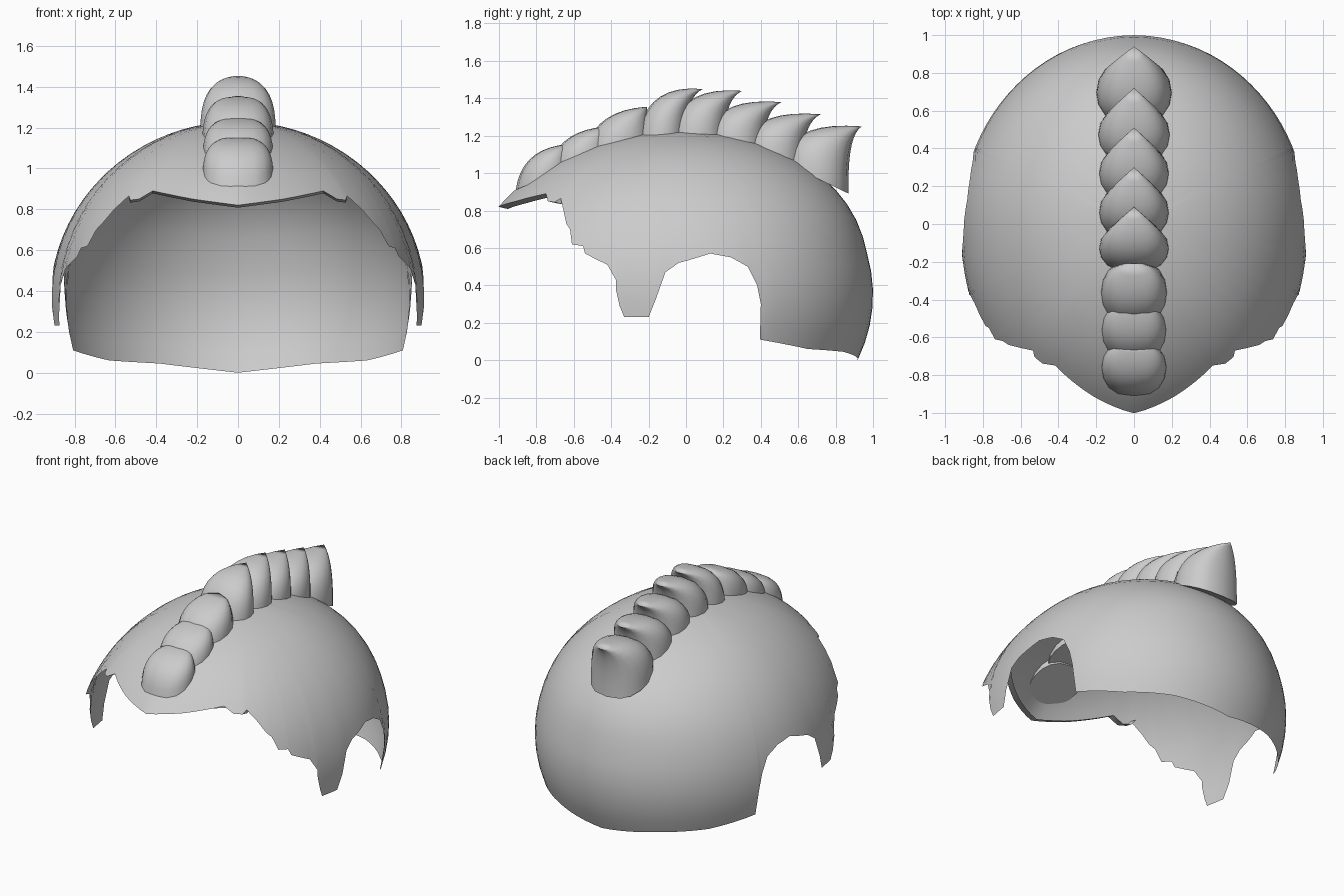
import bpy, bmesh, math
from mathutils import Vector

cube = bpy.data.objects.get("Cube")
if cube:
    bpy.data.objects.remove(cube, do_unlink=True)

grey = bpy.data.materials.new("hair_grey")
grey.use_nodes = True
grey.diffuse_color = (0.6, 0.6, 0.6, 1)
grey.node_tree.nodes["Principled BSDF"].inputs["Base Color"].default_value = (0.6, 0.6, 0.6, 1)

# Skull-shaped ellipsoid that carries the cap: longer at the front than the back
WIDTH, FRONT, BACK, HEIGHT, MIDDLE = 0.92, 1.185, 1.0, 0.88, 0.35


def finish(bm, name, angle):
    bmesh.ops.recalc_face_normals(bm, faces=bm.faces)
    mesh = bpy.data.meshes.new(name)
    bm.to_mesh(mesh)
    bm.free()
    mesh.materials.append(grey)
    obj = bpy.data.objects.new(name, mesh)
    bpy.context.collection.objects.link(obj)
    bpy.ops.object.select_all(action='DESELECT')
    obj.select_set(True)
    bpy.context.view_layer.objects.active = obj
    bpy.ops.object.shade_smooth_by_angle(angle=math.radians(angle))
    return obj


def skull(phi, theta):
    r = math.sin(theta)
    if math.sin(phi) < 0:
        # Brow drawn to a point
        depth = FRONT
        r *= 1 - 0.03 * r * max(0, math.sin(4 * phi))
    else:
        # Fuller upper back
        depth = BACK
        r *= 1 + 0.045 * math.sin(phi) ** 2 * max(0, math.sin(2.4 * theta))
    return Vector((WIDTH * r * math.cos(phi), depth * r * math.sin(phi),
                   MIDDLE + HEIGHT * math.cos(theta)))


def rim_angles(y, z):
    # Angle around the crown and angle down from it, for a rim point at (y, z)
    s = y / (FRONT if y < 0 else BACK)
    h = (z - MIDDLE) / HEIGHT
    c = math.sqrt(max(0, 1 - s * s - h * h))
    return math.atan2(s, c), math.acos(h)


# Rim from brow, over the ragged sideburn and the ear notch, to the nape: (y, z)
rim = [(-1.0, .82), (-.93, .85), (-.76, .89), (-.745, .85), (-.705, .845), (-.67, .865),
       (-.655, .8), (-.64, .73), (-.62, .7), (-.61, .62), (-.55, .61), (-.54, .57),
       (-.42, .51), (-.37, .42), (-.375, .38), (-.355, .29), (-.33, .23), (-.2, .23),
       (-.16, .33), (-.11, .47), (-.04, .52), (.13, .57), (.24, .55), (.33, .5), (.38, .4),
       (.4, .3), (.395, .11), (.65, .06), (.84, .045), (.92, .0)]
angles = [rim_angles(y, z) for y, z in rim]
angles[0] = (-math.pi / 2, angles[0][1])
angles[-1] = (math.pi / 2, angles[-1][1])

columns = []
for (p0, t0), (p1, t1) in zip(angles, angles[1:]):
    n = max(1, math.ceil(abs(p1 - p0) / 0.08))
    columns += [(p0 + (p1 - p0) * i / n, t0 + (t1 - t0) * i / n) for i in range(n)]
columns.append(angles[-1])

# Hair cap: one half, mirrored
RINGS = 18
bm = bmesh.new()
crown = bm.verts.new(skull(0, 0))
grid = [[bm.verts.new(skull(p, t * k / RINGS)) for k in range(1, RINGS + 1)]
        for p, t in columns]
for a, b in zip(grid, grid[1:]):
    bm.faces.new((crown, a[0], b[0]))
    for k in range(RINGS - 1):
        bm.faces.new((a[k], a[k + 1], b[k + 1], b[k]))
# Folded lip under the brow
brow = [col[-1] for col in grid if col[-1].co.y < -0.66 and col[-1].co.z > 0.81]
lip = [bm.verts.new(v.co + Vector((0, 0.05, -0.012))) for v in brow]
for i in range(len(brow) - 1):
    bm.faces.new((brow[i], lip[i], lip[i + 1], brow[i + 1]))
cap = finish(bm, "hair_cap", 50)
mirror = cap.modifiers.new("mirror", 'MIRROR')
mirror.use_axis[0] = True
mirror.merge_threshold = 0.002


def bezier(a, c, b, t):
    return a * (1 - t) ** 2 + c * 2 * t * (1 - t) + b * t * t


def tuft(name, front, back, tip, width, pointed):
    # Closed rings run between a front curve and a back curve that meet at the tip
    f, b, top = (Vector((0, *p)) for p in (front, back, tip))
    f_mid = Vector((0, f.y + 0.03, top.z + (0.03 if pointed else -0.02)))
    b_mid = Vector((0, b.y - 0.01, top.z - 0.05)) if pointed else (b + top) / 2
    sides, steps = 16, 9
    bm = bmesh.new()
    rings = []
    for k in range(steps):
        t = k / steps
        p, q = bezier(f, f_mid, top, t), bezier(b, b_mid, top, t)
        w = width * ((1 - t ** 2.2) if pointed else math.sqrt(1 - t ** 2))
        ring = []
        for i in range(sides):
            a = 2 * math.pi * i / sides
            co = (p + q) / 2 + (p - q) / 2 * math.cos(a)
            # Slightly boxy section
            co.x = w * math.copysign(abs(math.sin(a)) ** 0.75, math.sin(a))
            ring.append(bm.verts.new(co))
        rings.append(ring)
    end = bm.verts.new(top)
    for i in range(sides):
        j = (i + 1) % sides
        for lo, hi in zip(rings, rings[1:]):
            bm.faces.new((lo[i], lo[j], hi[j], hi[i]))
        bm.faces.new((rings[-1][i], rings[-1][j], end))
    bm.faces.new(rings[0])
    finish(bm, name, 60)


# Crest: three rounded tufts at the front, then five backswept pointed ones
tuft("crest_tuft_1", (-.91, .91), (-.61, 1.04), (-.63, 1.155), .172, False)
tuft("crest_tuft_2", (-.73, 1.01), (-.40, 1.12), (-.42, 1.25), .172, False)
tuft("crest_tuft_3", (-.54, 1.09), (-.19, 1.18), (-.21, 1.355), .175, False)
tuft("crest_tuft_4", (-.26, 1.17), (.0, 1.18), (.09, 1.45), .185, True)
tuft("crest_tuft_5", (-.09, 1.18), (.21, 1.17), (.30, 1.44), .185, True)
tuft("crest_tuft_6", (.11, 1.18), (.42, 1.12), (.51, 1.38), .185, True)
tuft("crest_tuft_7", (.31, 1.13), (.63, 1.04), (.72, 1.315), .19, True)
tuft("crest_tuft_8", (.52, 1.06), (.87, .89), (.94, 1.25), .20, True)
